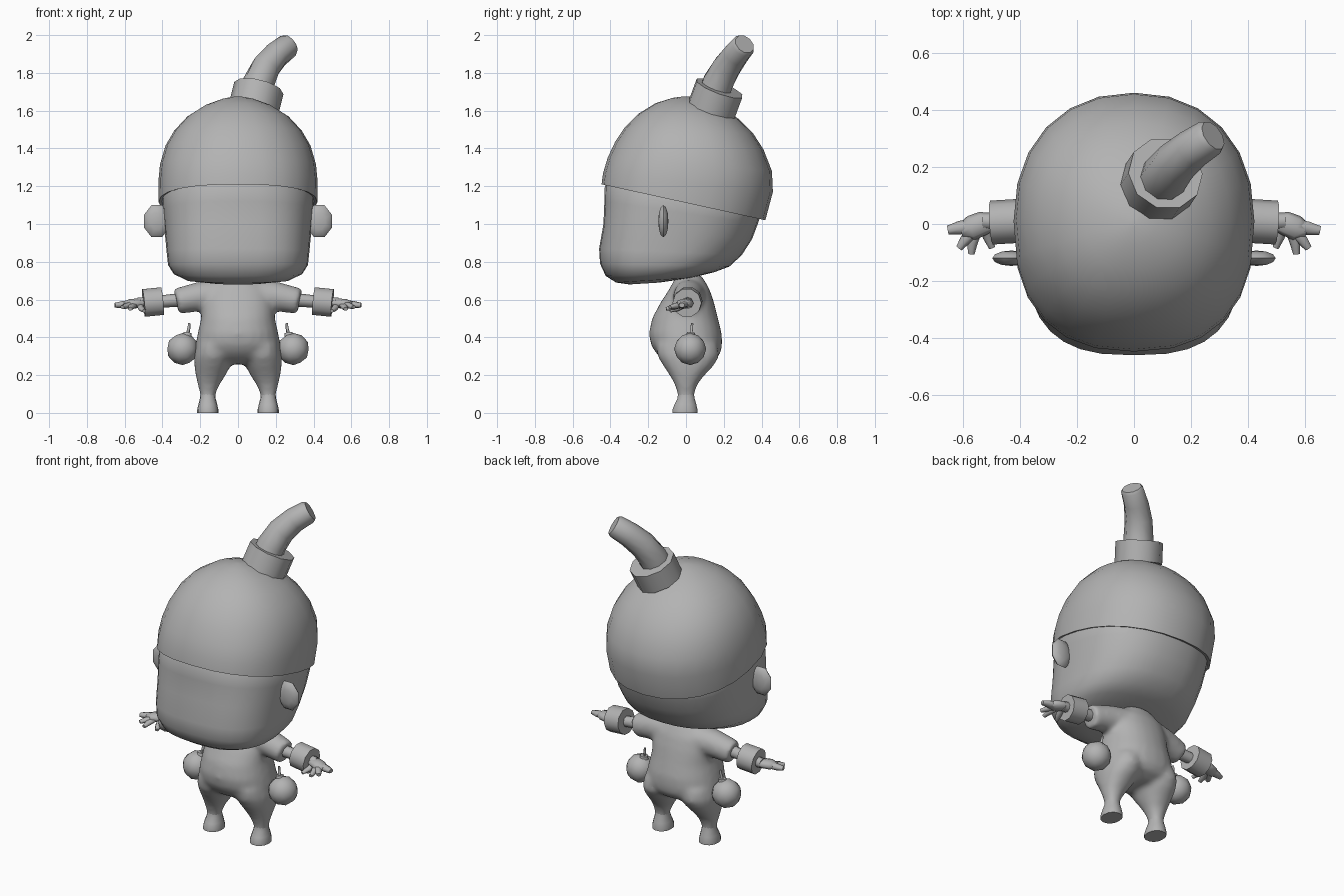
import bpy, bmesh, math
from mathutils import Vector

if "Cube" in bpy.data.objects:
    bpy.data.objects.remove(bpy.data.objects["Cube"])

grey = bpy.data.materials.new("plain_grey")
grey.diffuse_color = (0.45, 0.45, 0.45, 1)
grey.use_nodes = True
grey.node_tree.nodes["Principled BSDF"].inputs["Base Color"].default_value = grey.diffuse_color


def finish(bm, name, angle=40):
    bmesh.ops.recalc_face_normals(bm, faces=bm.faces)
    me = bpy.data.meshes.new(name)
    bm.to_mesh(me)
    bm.free()
    me.materials.append(grey)
    ob = bpy.data.objects.new(name, me)
    bpy.context.collection.objects.link(ob)
    bpy.ops.object.select_all(action='DESELECT')
    ob.select_set(True)
    bpy.context.view_layer.objects.active = ob
    bpy.ops.object.shade_smooth_by_angle(angle=math.radians(angle))
    return ob


def skin(bm, rings):
    """Bridge point rings into a closed, capped shell."""
    loops = [[bm.verts.new(p) for p in r] for r in rings]
    n = len(loops[0])
    for a, b in zip(loops, loops[1:]):
        for i in range(n):
            j = (i + 1) % n
            bm.faces.new((a[i], a[j], b[j], b[i]))
    bm.faces.new(loops[0][::-1])
    bm.faces.new(loops[-1])


def ring(yf, zf, yb, zb, hw, nf=2.2, nb=2.2, cx=0, segs=24):
    """Superellipse from a front point to a back point, tilted between them."""
    pts = []
    for k in range(segs):
        t = 2 * math.pi * k / segs
        c, s = math.cos(t), math.sin(t)
        n = nb if s > 0 else nf
        u = math.copysign(abs(c) ** (2 / n), c)
        v = math.copysign(abs(s) ** (2 / n), s)
        f = (v + 1) / 2
        pts.append((cx + hw * u, yf + (yb - yf) * f, zf + (zb - zf) * f))
    return pts


def tube(bm, path, radii, segs=10, flat=1.0):
    """Round rings along a path; flat squashes them vertically."""
    path = [Vector(p) for p in path]
    rings = []
    for i, (p, r) in enumerate(zip(path, radii)):
        lo, hi = max(i - 1, 0), min(i + 1, len(path) - 1)
        d = path[hi] - path[lo]
        while d.length < 1e-6:
            lo, hi = max(lo - 1, 0), min(hi + 1, len(path) - 1)
            d = path[hi] - path[lo]
        side = d.cross(Vector((0, 0, 1)))
        side = side.normalized() if side.length > 1e-4 else Vector((1, 0, 0))
        up = side.cross(d).normalized()
        rings.append([p + r * (side * math.cos(a) + up * math.sin(a) * flat)
                      for a in (2 * math.pi * k / segs for k in range(segs))])
    skin(bm, rings)


# Head: softly curved face with a full jaw, rounded behind
bm = bmesh.new()
skin(bm, [ring(*r, segs=32) for r in (
    (-.30, .68, -.14, .69, .12, 2.3, 2.2),
    (-.37, .69, .03, .715, .27, 2.4, 2.2),
    (-.425, .725, .15, .745, .34, 2.6, 2.2),
    (-.455, .79, .23, .775, .37, 2.7, 2.3),
    (-.46, .87, .295, .835, .378, 2.75, 2.3),
    (-.437, 1.0, .35, .92, .388, 2.75, 2.3),
    (-.432, 1.12, .38, 1.0, .398, 2.6, 2.3),
    (-.43, 1.20, .40, 1.06, .402, 2.45, 2.3),
    (-.39, 1.27, .37, 1.13, .375, 2.3, 2.2))])
finish(bm, "head")

# Cap: tilted dome with a thin rim
bm = bmesh.new()
skin(bm, [ring(*r) for r in (
    (-.415, 1.215, .39, 1.035, .39, 2.4),
    (-.447, 1.21, .42, 1.02, .42, 2.4),
    (-.439, 1.27, .46, 1.17, .422, 2.4),
    (-.415, 1.35, .455, 1.28, .413, 2.3),
    (-.375, 1.435, .41, 1.395, .384),
    (-.325, 1.51, .355, 1.48, .337),
    (-.25, 1.585, .28, 1.555, .267),
    (-.16, 1.64, .19, 1.615, .175),
    (-.07, 1.668, .09, 1.658, .08),
    (-.01, 1.676, .02, 1.674, .015))])
finish(bm, "cap")

# Collar: open ring on the cap, leaning back and to the side
bm = bmesh.new()
axis = Vector((.25, .37, 1)).normalized()
base = Vector((.083, .137, 1.61))
steps = [(0, .134), (.12, .134), (.12, .097), (.09, .092)]
tube(bm, [base + axis * h for h, _ in steps], [r for _, r in steps], 10)
finish(bm, "collar", 50)

# Fuse: bent tapering stub with a chamfered tip
bm = bmesh.new()
tube(bm, [(.09, .14, 1.66), (.11, .17, 1.75), (.147, .215, 1.83),
          (.203, .262, 1.895), (.265, .302, 1.943), (.277, .31, 1.952)],
     [.086, .084, .078, .071, .066, .056], 10)
finish(bm, "fuse", 50)

# Body: torso, legs and sleeves fused into one soft shape
bm = bmesh.new()
skin(bm, [ring(yf, z, yb, z, hw) for z, yf, yb, hw in (
    (.258, -.06, .10, .10), (.285, -.125, .16, .185), (.32, -.162, .185, .218),
    (.36, -.186, .192, .226), (.42, -.197, .19, .214), (.50, -.18, .17, .196),
    (.58, -.138, .15, .19), (.65, -.092, .127, .17), (.69, -.07, .105, .13),
    (.73, -.05, .08, .09))])
for s in (-1, 1):
    skin(bm, [ring(yf, z, yb, z, r, cx=s * cx, segs=16) for z, cx, yf, yb, r in (
        (.05, .16, -.045, .045, .04), (.10, .16, -.045, .045, .041),
        (.15, .155, -.06, .06, .059), (.20, .145, -.088, .1, .08),
        (.25, .135, -.122, .148, .097), (.30, .128, -.152, .178, .105),
        (.36, .122, -.16, .17, .10))])
    tube(bm, [(s * .08, .02, .625), (s * .20, .01, .617), (s * .327, 0, .59)],
         [.09, .08, .07], 12)
body = finish(bm, "body")
mod = body.modifiers.new("fuse_parts", 'REMESH')
mod.mode, mod.voxel_size, mod.use_smooth_shade = 'VOXEL', .013, True
mod = body.modifiers.new("soften", 'SMOOTH')
mod.factor, mod.iterations = .5, 14

for s, side in ((-1, "left"), (1, "right")):
    # Feet
    bm = bmesh.new()
    skin(bm, [ring(yf, z, yb, z, r, cx=s * .16, segs=14) for z, yf, yb, r in (
        (0, -.073, .062, .056), (.018, -.073, .062, .056), (.045, -.062, .056, .05),
        (.075, -.047, .047, .042), (.10, -.043, .043, .039), (.13, -.04, .04, .038))])
    finish(bm, side + "_foot")

    # Ears: thin flattened discs
    bm = bmesh.new()
    bmesh.ops.create_uvsphere(bm, u_segments=8, v_segments=6, radius=1)
    for v in bm.verts:
        x, y, z = v.co
        a = math.radians(22.5)
        x, y = x * math.cos(a) - y * math.sin(a), x * math.sin(a) + y * math.cos(a)
        # disc lies across the x and z directions
        v.co = (s * (.43 + .072 * x), -.12 + .027 * z, 1.015 + .092 * y)
    finish(bm, side + "_ear", 60)

    # Forearm
    bm = bmesh.new()
    tube(bm, [(s * .29, 0, .60), (s * .40, .005, .59), (s * .53, .01, .58)],
         [.036, .033, .03], 8)
    finish(bm, side + "_forearm", 50)

    # Cuff with a recessed opening at each end
    bm = bmesh.new()
    c, d = Vector((s * .45, .008, .587)), Vector((s, -.06, -.1)).normalized()
    prof = [(-.04, .05), (-.05, .055), (-.05, .077), (.05, .077), (.05, .055), (.04, .05)]
    tube(bm, [c + d * h for h, _ in prof], [r for _, r in prof], 10)
    finish(bm, side + "_cuff", 50)

    # Hand: palm with fingers and thumb
    bm = bmesh.new()
    tube(bm, [(s * .48, .01, .58), (s * .53, .002, .58), (s * .57, -.014, .577),
              (s * .605, -.022, .573)], [.026, .042, .044, .025], 8, .6)
    for path, r in (
            ([(.56, -.004, .578), (.61, -.014, .573), (.652, -.022, .57)], .025),
            ([(.56, -.025, .575), (.59, -.055, .567), (.612, -.085, .56)], .02),
            ([(.55, -.025, .572), (.565, -.065, .56), (.57, -.105, .55)], .019),
            ([(.52, -.01, .57), (.512, -.045, .552), (.497, -.083, .54)], .018)):
        tube(bm, [(s * x, y, z) for x, y, z in path], [r, r, r * .65], 7, .8)
    finish(bm, side + "_hand", 70)

    # Hanging ball with a small curved wick
    bm = bmesh.new()
    bmesh.ops.create_icosphere(bm, subdivisions=2, radius=.085)
    bmesh.ops.translate(bm, verts=bm.verts, vec=(s * .293, .022, .338))
    tube(bm, [(s * .272, .024, .39), (s * .268, .026, .425)], [.03, .022], 8)
    tube(bm, [(s * .266, .027, .42), (s * .26, .03, .45), (s * .258, .033, .475)],
         [.009, .008, .006], 6)
    finish(bm, side + "_hanging_ball", 60)
